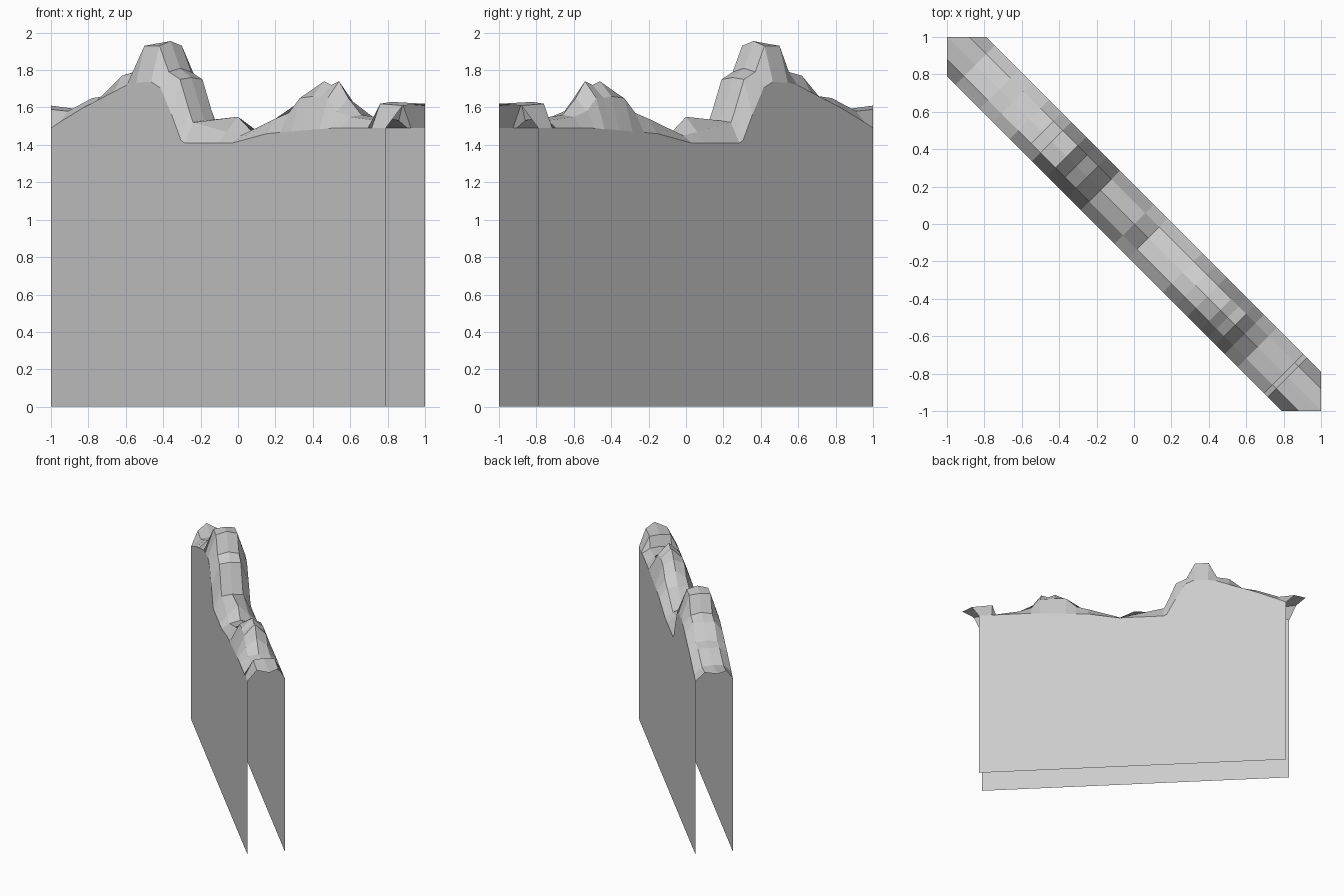
import bpy
import bmesh

HALF_WIDTH = 0.105      # offset of each wall sheet from the diagonal centre line
SHOULDER = 0.06         # offset of the rocky shoulder line

# Top edge of the wall sheets: distance along the diagonal, height
WALL_EDGE = [(-1, 1.49), (-.9, 1.49), (-.72, 1.6), (-.47, 1.73), (-.325, 1.74),
             (-.245, 1.55), (-.195, 1.41), (.075, 1.41), (.255, 1.46),
             (.605, 1.49), (1, 1.49)]

# Rocky crest: distance along the diagonal, shoulder height, ridge height
CREST = [(-1, 1.59, 1.61), (-.85, 1.58, 1.59), (-.72, 1.65, 1.65),
         (-.65, 1.66, 1.67), (-.56, 1.77, 1.77), (-.49, 1.79, 1.81),
         (-.44, 1.93, 1.94), (-.36, 1.93, 1.955), (-.31, 1.79, 1.81),
         (-.25, 1.75, 1.76), (-.2, 1.58, 1.6), (-.18, 1.52, 1.53),
         (0, 1.47, 1.55), (.075, 1.45, 1.47), (.26, 1.54, 1.54),
         (.33, 1.57, 1.63), (.39, 1.65, 1.69), (.46, 1.66, 1.74),
         (.5, 1.65, 1.72), (.54, 1.65, 1.74), (.59, 1.58, 1.65),
         (.66, 1.55, 1.56), (.8, 1.53, 1.54), (.82, 1.62, 1.63),
         (1, 1.61, 1.62)]


def remove_default_cube():
    cube = bpy.data.objects.get("Cube")
    if cube:
        bpy.data.objects.remove(cube, do_unlink=True)


def make_material(name, colour):
    material = bpy.data.materials.new(name)
    material.use_nodes = True
    material.diffuse_color = colour
    shader = material.node_tree.nodes["Principled BSDF"]
    shader.inputs["Base Color"].default_value = colour
    return material


def edge_height(along):
    """Interpolate the wall top at a distance along the diagonal."""
    for (start, low), (end, high) in zip(WALL_EDGE, WALL_EDGE[1:]):
        if start <= along <= end:
            return low + (high - low) * (along - start) / (end - start)


def place(along, across, height):
    """Turn diagonal coordinates into x, y, z, trimmed to the square tile."""
    limit = 1 - abs(across)
    along = max(-limit, min(limit, along))
    return along + across, across - along, height


def loft(name, sections, material):
    """Bridge matching open sections into one flat-shaded surface."""
    bm = bmesh.new()
    rows = [[bm.verts.new(point) for point in section] for section in sections]
    for row, following in zip(rows, rows[1:]):
        for i in range(len(row) - 1):
            bm.faces.new((row[i], following[i], following[i + 1], row[i + 1]))
    mesh = bpy.data.meshes.new(name)
    bm.to_mesh(mesh)
    bm.free()
    mesh.materials.append(material)
    wall_part = bpy.data.objects.new(name, mesh)
    bpy.context.collection.objects.link(wall_part)
    return wall_part


remove_default_cube()
stone = make_material("stone_grey", (0.6, 0.6, 0.6, 1))

# Rocky cap, symmetric across the diagonal, open underneath
stations = sorted({row[0] for row in CREST})
cap_sections = []
for along, shoulder, ridge in CREST:
    rim = edge_height(along)
    cap_sections.append([
        place(along, -HALF_WIDTH, rim),
        place(along, -SHOULDER, shoulder),
        place(along, 0, ridge),
        place(along, SHOULDER, shoulder),
        place(along, HALF_WIDTH, rim),
    ])
loft("rocky_cap", cap_sections, stone)

# Two plain wall sheets hanging from the cap, open at the ends and base
for name, side in (("front_wall", -1), ("back_wall", 1)):
    sections = []
    for along in stations:
        ends = [place(along, side * HALF_WIDTH, height)
                for height in (0, edge_height(along))]
        sections.append(ends[::-side])
    loft(name, sections, stone)
